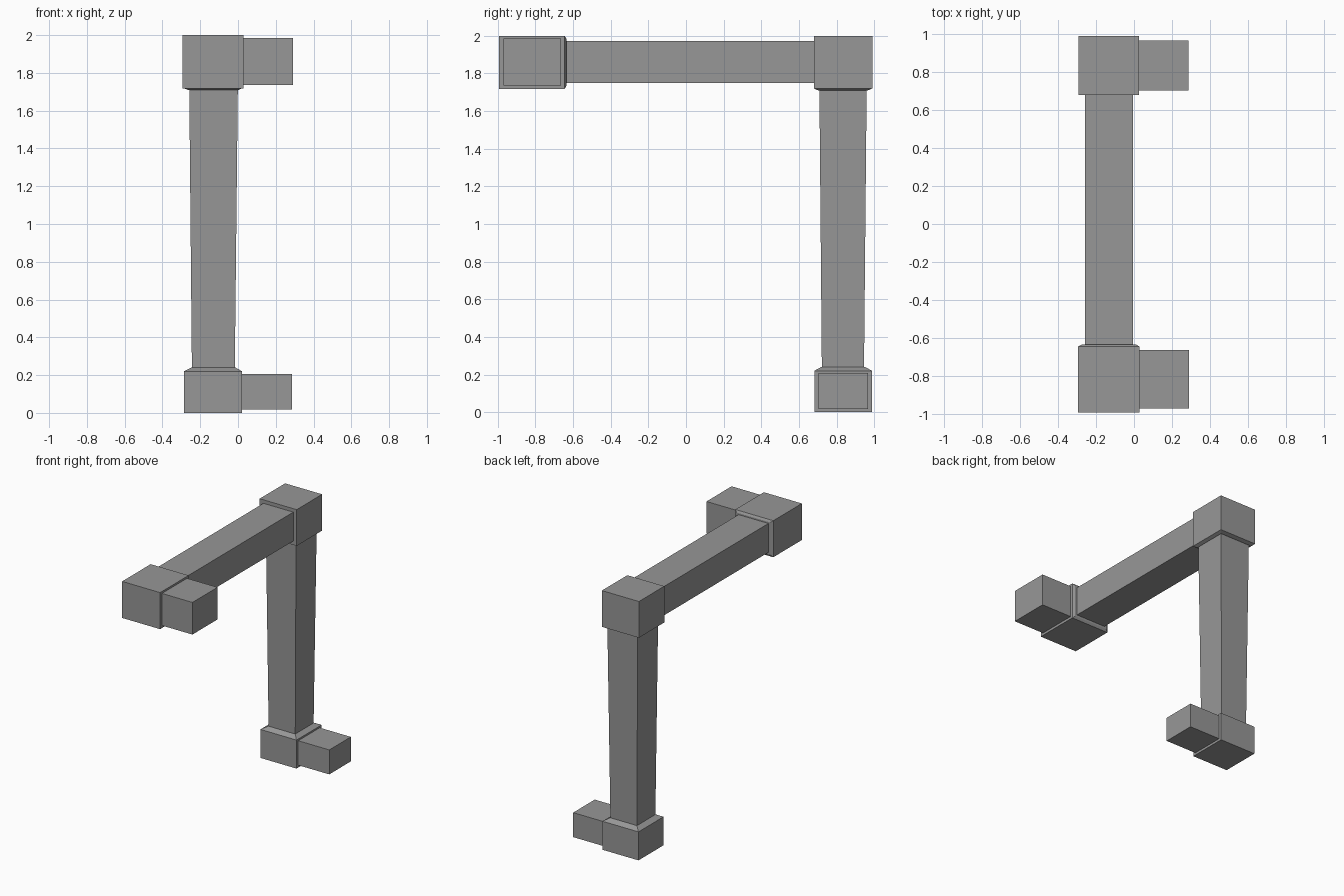
import bpy
import bmesh

cube = bpy.data.objects.get("Cube")
if cube:
    bpy.data.objects.remove(cube, do_unlink=True)

grey = bpy.data.materials.new("mid_grey")
grey.use_nodes = True
GREY = (0.31, 0.31, 0.31, 1)
grey.diffuse_color = GREY
grey.node_tree.nodes["Principled BSDF"].inputs["Base Color"].default_value = GREY


def loft(name, axis, sections):
    """Join rectangles (position, low corner, high corner) along one axis."""
    bm = bmesh.new()
    rings = []
    for pos, (a0, b0), (a1, b1) in sections:
        ring = []
        for corner in ((a0, b0), (a1, b0), (a1, b1), (a0, b1)):
            co = list(corner)
            co.insert(axis, pos)
            ring.append(bm.verts.new(co))
        rings.append(ring)
    for low, high in zip(rings, rings[1:]):
        for i in range(4):
            j = (i + 1) % 4
            bm.faces.new((low[i], low[j], high[j], high[i]))
    bm.faces.new(rings[0])
    bm.faces.new(rings[-1])
    bmesh.ops.recalc_face_normals(bm, faces=bm.faces)
    mesh = bpy.data.meshes.new(name)
    bm.to_mesh(mesh)
    bm.free()
    mesh.materials.append(grey)
    obj = bpy.data.objects.new(name, mesh)
    bpy.context.collection.objects.link(obj)
    return obj


X, Y, Z = 0, 1, 2

# Front joint with a bevelled collar towards the beam
loft("front_joint", Y, [
    (-0.993, (-0.294, 1.718), (0.03, 2.0)),
    (-0.645, (-0.294, 1.718), (0.03, 2.0)),
    (-0.635, (-0.275, 1.735), (0.012, 1.985))])
loft("front_stub", X, [
    (0.02, (-0.97, 1.737), (-0.664, 1.985)),
    (0.29, (-0.97, 1.737), (-0.664, 1.985))])

# Horizontal beam
loft("beam", Y, [
    (-0.64, (-0.259, 1.75), (-0.004, 1.973)),
    (0.69, (-0.259, 1.75), (-0.004, 1.973))])

# Rear upper joint with a bevelled collar towards the leg
loft("rear_joint", Z, [
    (1.71, (-0.265, 0.702), (0.003, 0.966)),
    (1.72, (-0.291, 0.68), (0.025, 0.99)),
    (2.0, (-0.291, 0.68), (0.025, 0.99))])

# Tapered leg
loft("leg", Z, [
    (0.23, (-0.244, 0.722), (-0.017, 0.946)),
    (1.715, (-0.258, 0.709), (-0.001, 0.96))])

# Foot with a bevelled collar and side stub
loft("foot", Z, [
    (0.0, (-0.286, 0.682), (0.022, 0.988)),
    (0.22, (-0.286, 0.682), (0.022, 0.988)),
    (0.241, (-0.246, 0.72), (-0.015, 0.95))])
loft("foot_stub", X, [
    (0.015, (0.703, 0.018), (0.966, 0.207)),
    (0.287, (0.703, 0.018), (0.966, 0.207))])
